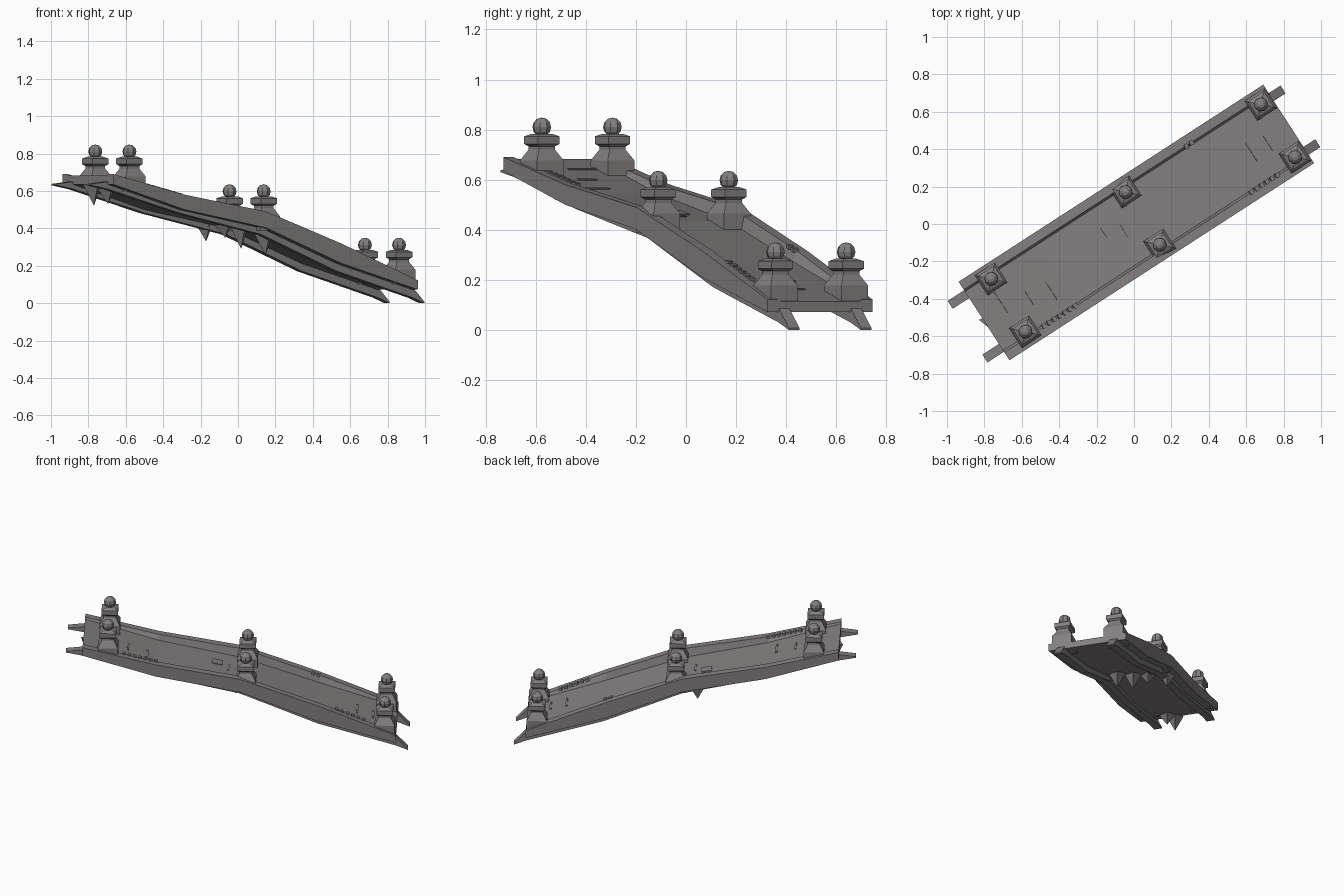
import bpy, bmesh, math, random
from mathutils import Matrix, Vector

if "Cube" in bpy.data.objects:
    bpy.data.objects.remove(bpy.data.objects["Cube"])

random.seed(4)
ROT = Matrix.Rotation(math.radians(32.9), 4, 'Z')   # bridge runs diagonally

stone = bpy.data.materials.new("grey stone")
stone.diffuse_color = (0.235, 0.215, 0.217, 1)
stone.use_nodes = True
stone.node_tree.nodes["Principled BSDF"].inputs["Base Color"].default_value = stone.diffuse_color

# Stations along the bridge: u, floor, kerb top, underside, beam bottom
STATIONS = [(-.955, .682, .69, .635, .61), (-.5, .545, .58, .50, .482),
            (.02, .435, .49, .402, .368), (.5, .272, .318, .212, .172),
            (.985, .115, .122, .072, .03)]


def level(u, k):
    """Interpolated height of column k at position u."""
    for a, b in zip(STATIONS, STATIONS[1:]):
        if u <= b[0] or b is STATIONS[-1]:
            return a[k] + (b[k] - a[k]) * (u - a[0]) / (b[0] - a[0])


def finish(name, bm):
    bmesh.ops.recalc_face_normals(bm, faces=bm.faces)
    bm.transform(ROT)
    me = bpy.data.meshes.new(name)
    bm.to_mesh(me)
    bm.free()
    me.materials.append(stone)
    ob = bpy.data.objects.new(name, me)
    bpy.context.collection.objects.link(ob)
    return ob


def loft(bm, rings):
    """Skin a list of equal closed rings and cap the ends."""
    vs = [[bm.verts.new(p) for p in r] for r in rings]
    n = len(vs[0])
    for a, b in zip(vs, vs[1:]):
        for i in range(n):
            bm.faces.new((a[i], a[(i + 1) % n], b[(i + 1) % n], b[i]))
    bm.faces.new(vs[0])
    bm.faces.new(vs[-1])


# Deck with raised kerbs
bm = bmesh.new()
rings = []
for u, f, k, b, _ in STATIONS:
    half = [(.25, b), (.25, k), (.20, k), (.188, f)]
    prof = half + [(-v, z) for v, z in reversed(half)]
    rings.append([(u, v, z) for v, z in prof])
loft(bm, rings)
finish("bridge_deck", bm)

# Two support beams with chisel-shaped ends
for side, name in ((1, "back_beam"), (-1, "front_beam")):
    bm = bmesh.new()
    path = [(-1.06, .638, .630)]
    path += [(u, b + .015, low) for u, f, k, b, low in STATIONS]
    path += [(1.06, .008, 0)]
    loft(bm, [[(u, side * .171 - .025, lo), (u, side * .171 + .025, lo),
               (u, side * .171 + .025, hi), (u, side * .171 - .025, hi)]
              for u, hi, lo in path])
    finish(name, bm)

# Posts: square turned profile (height, half width) with a ball on top
POST = [(-.035, .063), (.042, .063), (.085, .038), (.098, .038),
        (.108, .051), (.138, .051), (.148, .03)]
for u, place in ((-.80, "upper"), (.055, "middle"), (.917, "lower")):
    for side, row in ((1, "back"), (-1, "front")):
        bm = bmesh.new()
        v, z = side * .168, level(u, 1)
        loft(bm, [[(u - w, v - w, z + h), (u + w, v - w, z + h),
                   (u + w, v + w, z + h), (u - w, v + w, z + h)]
                  for h, w in POST])
        bmesh.ops.create_uvsphere(bm, u_segments=8, v_segments=6, radius=.038,
                                  matrix=Matrix.Translation((u, v, z + .175)))
        finish(f"{place}_{row}_post", bm)


def slab(bm, u, v, z, lu, lv, h, turn=0):
    slope = math.atan2(level(u - .03, 1) - level(u + .03, 1), .06)
    m = (Matrix.Translation((u, v, z)) @ Matrix.Rotation(slope, 4, 'Y')
         @ Matrix.Rotation(turn, 4, 'Z') @ Matrix.Diagonal((lu, lv, h, 1)))
    bmesh.ops.create_cube(bm, size=1, matrix=m)


# Loose paving slabs on the floor
bm = bmesh.new()
for u, v, lu, lv in ((-.13, .05, .065, .065), (-.68, -.03, .012, .09),
                     (-.82, .04, .012, .14), (-.56, -.06, .012, .12),
                     (-.06, 0, .012, .08), (.74, -.02, .012, .12),
                     (.84, -.03, .012, .1)):
    slab(bm, u, v, level(u, 1), lu, lv, .008)
finish("paving_slabs", bm)

# Chipped stones along the kerbs
bm = bmesh.new()
for start, count, side in ((-.70, 7, -1), (.62, 6, -1), (.46, 2, 1)):
    for i in range(count):
        u = start + i * .033
        slab(bm, u, side * .197, level(u, 2), .022, .025, .016,
             random.uniform(-.2, .2))
finish("kerb_chips", bm)

# Broken stone shards hanging underneath
bm = bmesh.new()
for u, v, tip in ((-.08, .19, .33), (-.03, .08, .35), (.02, 0, .29),
                  (.13, -.07, .257), (-.93, -.02, .52), (-.86, -.05, .53)):
    top = level(u, 3) + .01
    ring = [bm.verts.new((u + .06 * math.cos(a), v + .06 * math.sin(a), top))
            for a in (0.3, 2.4, 4.5)]
    end = bm.verts.new((u, v, tip))
    bm.faces.new(ring)
    for i in range(3):
        bm.faces.new((ring[i], ring[(i + 1) % 3], end))
finish("hanging_shards", bm)
